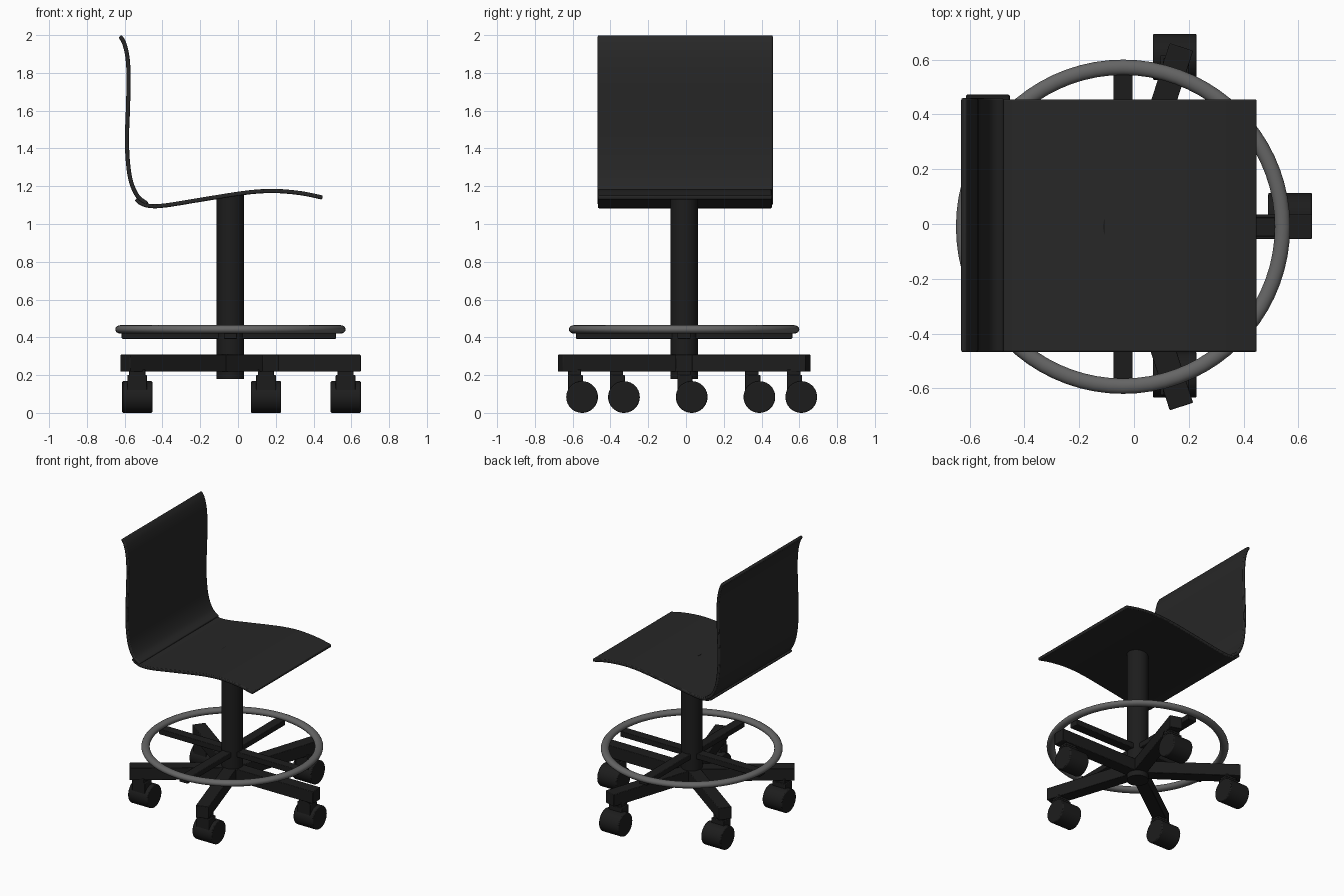
import bpy, bmesh, math
from mathutils import Vector

if "Cube" in bpy.data.objects:
    bpy.data.objects.remove(bpy.data.objects["Cube"])

CX, CY = -0.04, -0.01          # axis of the column


def material(name, v):
    m = bpy.data.materials.new(name)
    m.diffuse_color = (v, v, v, 1)
    m.use_nodes = True
    m.node_tree.nodes["Principled BSDF"].inputs["Base Color"].default_value = m.diffuse_color
    return m


BLACK = material("black", 0.012)
SHELL = material("shell_black", 0.02)
GREY = material("ring_grey", 0.13)


def finish(ob, name, mat, bevel=0.0):
    ob.name = name
    ob.data.materials.append(mat)
    if bevel:
        b = ob.modifiers.new("bevel", 'BEVEL')
        b.width, b.segments, b.limit_method = bevel, 2, 'ANGLE'
        b.angle_limit = math.radians(50)
    bpy.ops.object.select_all(action='DESELECT')
    ob.select_set(True)
    bpy.context.view_layer.objects.active = ob
    bpy.ops.object.shade_smooth_by_angle(angle=math.radians(40))
    return ob


def box(name, loc, size, angle=0.0, mat=BLACK, bevel=0.004):
    bpy.ops.mesh.primitive_cube_add(size=1, location=loc, rotation=(0, 0, angle))
    ob = bpy.context.object
    ob.scale = size
    bpy.ops.object.transform_apply(location=False, rotation=False, scale=True)
    return finish(ob, name, mat, bevel)


def cylinder(name, loc, r, h, rot=(0, 0, 0), bevel=0.0):
    bpy.ops.mesh.primitive_cylinder_add(vertices=40, radius=r, depth=h, location=loc, rotation=rot)
    return finish(bpy.context.object, name, BLACK, bevel)


def smooth_path(pts, n=6):
    # Catmull-Rom curve through the profile points
    p = [Vector(q) for q in pts]
    p = [2 * p[0] - p[1]] + p + [2 * p[-1] - p[-2]]
    out = []
    for i in range(1, len(p) - 2):
        a, b, c, d = p[i - 1:i + 3]
        for k in range(n):
            t = k / n
            out.append(0.5 * (2 * b + (c - a) * t + (2 * a - 5 * b + 4 * c - d) * t * t
                              + (3 * b - a - 3 * c + d) * t ** 3))
    return out + [p[-2]]


def sheet(name, pts, thick, y0, y1):
    # bent board: thickened side profile extruded across y
    path = smooth_path(pts)
    side_a, side_b = [], []
    for i, q in enumerate(path):
        t = (path[min(i + 1, len(path) - 1)] - path[max(i - 1, 0)]).normalized()
        nrm = Vector((-t.y, t.x)) * thick / 2
        side_a.append(q + nrm)
        side_b.append(q - nrm)
    bm = bmesh.new()
    rows = [[[bm.verts.new((v.x, y, v.y)) for v in s] for s in (side_a, side_b)] for y in (y0, y1)]
    (a0, b0), (a1, b1) = rows
    for i in range(len(path) - 1):
        j = i + 1
        for f in ((a0[i], a0[j], a1[j], a1[i]), (b0[i], b1[i], b1[j], b0[j]),
                  (a0[i], b0[i], b0[j], a0[j]), (a1[i], a1[j], b1[j], b1[i])):
            bm.faces.new(f)
    for i in (0, -1):
        bm.faces.new((a0[i], a1[i], b1[i], b0[i]))
    bmesh.ops.recalc_face_normals(bm, faces=bm.faces)
    me = bpy.data.meshes.new(name)
    bm.to_mesh(me)
    bm.free()
    ob = bpy.data.objects.new(name, me)
    bpy.context.collection.objects.link(ob)
    return finish(ob, name, SHELL, 0.007)


# Seat and backrest boards
sheet("seat", [(-0.54, 1.132), (-0.51, 1.108), (-0.46, 1.095), (-0.38, 1.099), (-0.2, 1.128),
               (0.0, 1.16), (0.12, 1.173), (0.22, 1.174), (0.34, 1.162), (0.447, 1.14)],
      0.022, -0.467, 0.455)
sheet("backrest", [(-0.624, 1.995), (-0.602, 1.955), (-0.585, 1.88), (-0.579, 1.77), (-0.583, 1.6),
                   (-0.588, 1.45), (-0.582, 1.32), (-0.565, 1.22), (-0.53, 1.145), (-0.48, 1.106)],
      0.022, -0.468, 0.46)

# Column
cylinder("column", (CX, CY, 0.667), 0.073, 0.975)

# Foot ring and its cross bars
bpy.ops.mesh.primitive_torus_add(major_segments=72, minor_segments=16, major_radius=0.582,
                                 minor_radius=0.028, location=(CX, CY, 0.442))
ring = bpy.context.object
ring.scale.z = 0.8
finish(ring, "foot_ring", GREY)
box("ring_bar_x", (CX - 0.008, CY, 0.412), (1.135, 0.07, 0.04))
box("ring_bar_y", (CX, CY, 0.412), (0.07, 1.145, 0.04))

# Five-legged base with casters all pointing the same way
for i in range(5):
    a = math.radians(72 * i)
    c, s = math.cos(a), math.sin(a)
    box(f"leg_{i}", (CX + 0.345 * c, CY + 0.345 * s, 0.263), (0.69, 0.09, 0.09), a)
    x, y = CX + 0.61 * c, CY + 0.61 * s
    box(f"caster_stem_{i}", (x, y, 0.19), (0.085, 0.07, 0.08))
    box(f"caster_fork_{i}", (x, y + 0.005, 0.15), (0.105, 0.08, 0.1))
    cylinder(f"wheel_{i}", (x, y + 0.04, 0.084), 0.084, 0.16, (0, math.pi / 2, 0), 0.006)
